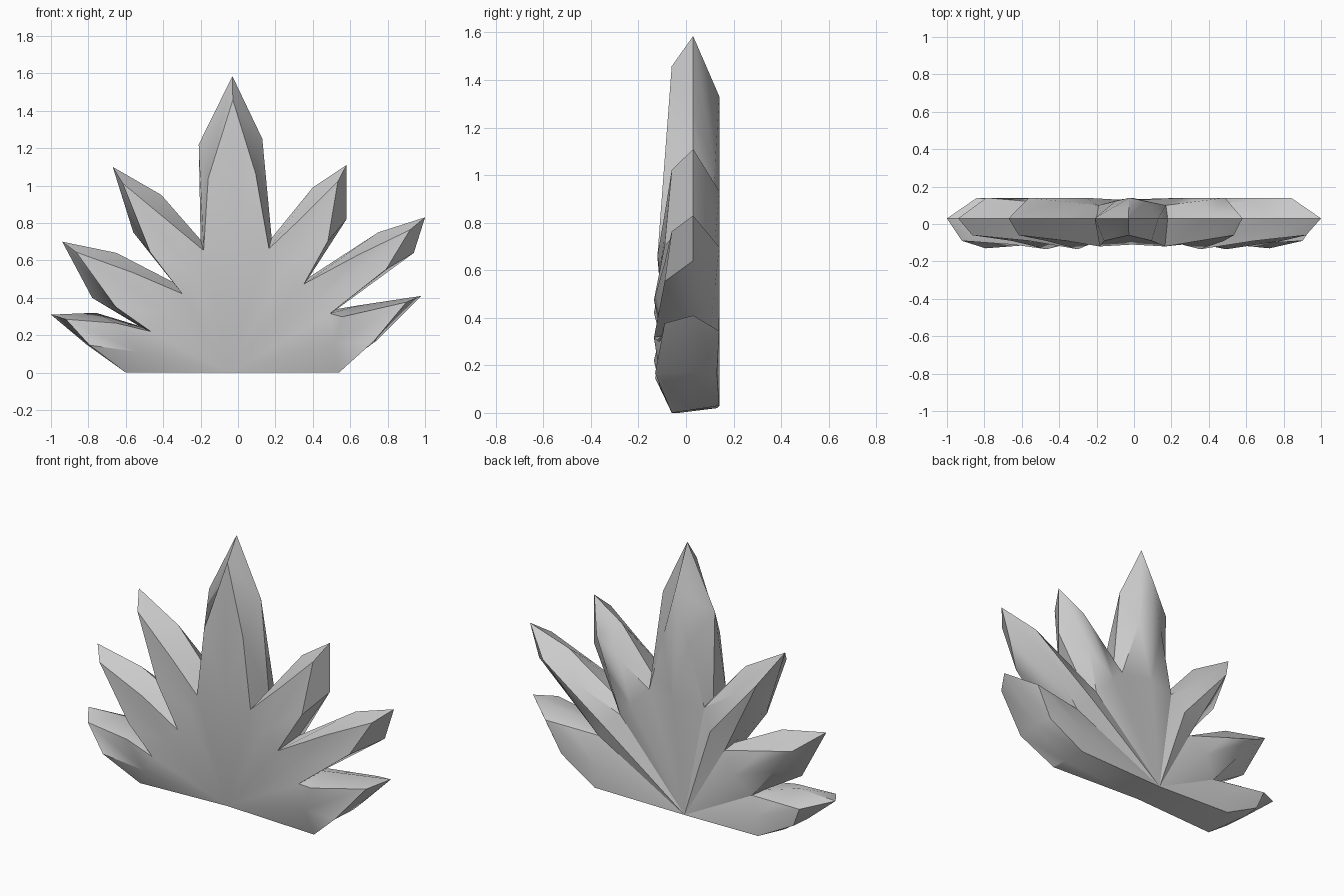
import bpy, bmesh, math
from mathutils import Vector

if "Cube" in bpy.data.objects:
    bpy.data.objects.remove(bpy.data.objects["Cube"])

# Valleys between crystals (x, z), left base corner round to right base corner
valleys = [(-0.60, 0), (-0.53, 0.25), (-0.34, 0.48), (-0.20, 0.71),
           (0.18, 0.72), (0.38, 0.51), (0.53, 0.34), (0.54, 0)]
# Front valley crease, as a fraction of the valley's distance from the root
crease = [1, 0.88, 0.88, 0.92, 0.92, 0.93, 0.93, 1]
# Per crystal: left shoulder, tip, right shoulder
crystals = [
    [(-0.81, 0.15), (-1.00, 0.31), (-0.76, 0.32)],
    [(-0.78, 0.40), (-0.94, 0.70), (-0.65, 0.64)],
    [(-0.56, 0.75), (-0.67, 1.10), (-0.41, 0.95)],
    [(-0.21, 1.22), (-0.03, 1.585), (0.13, 1.25)],
    [(0.40, 0.99), (0.58, 1.11), (0.58, 0.82)],
    [(0.75, 0.75), (1.00, 0.83), (0.94, 0.64)],
    [(0.65, 0.36), (0.98, 0.41), (0.74, 0.17)],
]

bm = bmesh.new()


def face(*pts):
    bm.faces.new([bm.verts.new(p) for p in pts])


def inset(p, tip, scale, pull):
    """Scale a point toward the root, then pull it toward the crystal axis."""
    p, tip = Vector(p), Vector(tip).normalized()
    return (p * scale).lerp(tip * (p.dot(tip) * scale), pull)


def at(p, y):
    return Vector((p[0], y, p[1]))


def valley(i):
    """Front, middle and back point of one valley or base corner."""
    p = Vector(valleys[i])
    if i in (0, 7):
        back = Vector((-0.57 if i == 0 else 0.50, 0.14, 0.03))
        return at(p, -0.06), at(p, -0.06).lerp(back, 0.4), back
    return at(p * crease[i], -0.12 if i in (3, 4) else -0.135), at(p, 0.03), at(p * 0.95, 0.10)


root_f, root_b = Vector((-0.05, -0.03, 0)), Vector((-0.08, 0.13, 0.02))

for i, (left, tip, right) in enumerate(crystals):
    end = i in (0, 6)
    first, last = valley(i), valley(i + 1)
    back_tip = at(inset(tip, tip, 0.84, 0), 0.14)
    rows = [first]
    for j, p in enumerate((left, tip, right)):
        if j == 1:
            rows.append((at(inset(p, tip, 0.92, 0), -0.09 if end else -0.06),
                         at(p, 0.03), back_tip))
        elif (i, j) in ((0, 0), (6, 2)):
            rows.append((at(inset(p, tip, 0.98, 0), -0.13), at(p, 0.02),
                         at(inset(p, tip, 0.98, 0), 0.13)))
        else:
            # The back edge runs straight from the back tip to the valley
            v = first if j == 0 else last
            rows.append((at(inset(p, tip, 0.85, 0.12), -0.11 if end else -0.09),
                         at(p, 0.03), back_tip.lerp(v[2], 0.45)))
    rows.append(last)

    # Side facets and tip facets
    for a, b in zip(rows, rows[1:]):
        face(a[0], b[0], b[1], a[1])
        face(a[1], b[1], b[2], a[2])
    # Front and back, each fanned round a point midway between its valleys
    for k, root, y in ((0, root_f, -0.11), (2, root_b, 0.14)):
        hub = (rows[0][k] + rows[-1][k]) / 2
        hub.y = y
        loop = [root] + [row[k] for row in rows]
        for a, b in zip(loop, loop[1:] + loop[:1]):
            face(hub, a, b)

# Underside, one half each side of the root
for i in (0, 7):
    f, m, b = valley(i)
    face(root_f, f, m)
    face(root_f, m, root_b)
    face(m, b, root_b)

bmesh.ops.remove_doubles(bm, verts=bm.verts, dist=0.0005)
bmesh.ops.recalc_face_normals(bm, faces=bm.faces)
mesh = bpy.data.meshes.new("crystal_fan")
bm.to_mesh(mesh)
bm.free()
obj = bpy.data.objects.new("crystal_fan", mesh)
bpy.context.collection.objects.link(obj)
bpy.context.view_layer.objects.active = obj
obj.select_set(True)
bpy.ops.object.shade_smooth_by_angle(angle=math.radians(35))
